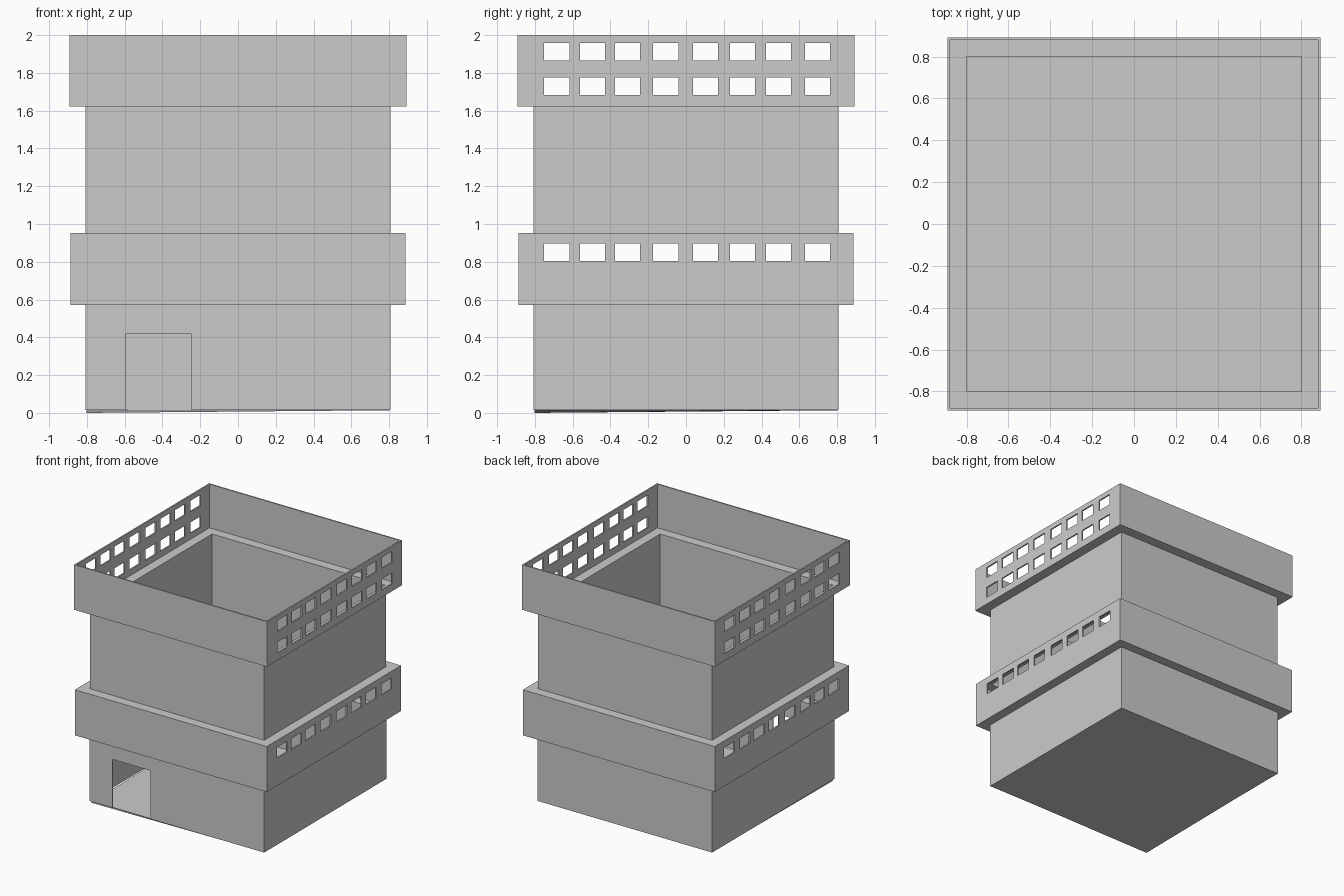
import bpy, bmesh
from mathutils import Matrix, Vector

if "Cube" in bpy.data.objects:
    bpy.data.objects.remove(bpy.data.objects["Cube"])


def finish(name, bm):
    bmesh.ops.recalc_face_normals(bm, faces=bm.faces[:])
    mesh = bpy.data.meshes.new(name)
    bm.to_mesh(mesh)
    bm.free()
    obj = bpy.data.objects.new(name, mesh)
    bpy.context.collection.objects.link(obj)
    return obj


def square_ring(name, profile):
    """Sweep a closed (half width, z) profile around a square plan."""
    bm = bmesh.new()
    loops = [[bm.verts.new((sx * r, sy * r, z)) for r, z in profile]
             for sx, sy in ((-1, -1), (1, -1), (1, 1), (-1, 1))]
    n = len(profile)
    for i in range(4):
        a, b = loops[i], loops[(i + 1) % 4]
        for j in range(n):
            k = (j + 1) % n
            bm.faces.new((a[j], b[j], b[k], a[k]))
    return finish(name, bm)


def wall(name, outer, inner, z0, z1):
    return square_ring(name, [(outer, z0), (outer, z1), (inner, z1), (inner, z0)])


def cut(obj, boxes):
    """Cut (centre, size) boxes out of an object."""
    bm = bmesh.new()
    for centre, size in boxes:
        bmesh.ops.create_cube(bm, size=1, matrix=Matrix.Translation(centre)
                              @ Matrix.Diagonal(Vector((*size, 1))))
    cutter = finish("opening_cutter", bm)
    cutter.hide_render = True
    mod = obj.modifiers.new("openings", 'BOOLEAN')
    mod.operation = 'DIFFERENCE'
    mod.solver = 'EXACT'
    mod.object = cutter
    bpy.context.view_layer.objects.active = obj
    bpy.ops.object.modifier_apply(modifier=mod.name)
    bpy.data.objects.remove(cutter)


T = 0.012          # sheet thickness of the ledges and galleries
INNER = 0.80       # half width of the open shaft
WINDOW_Y = (-0.685, -0.495, -0.31, -0.108, 0.103, 0.299, 0.49, 0.696)


def windows(rows):
    return [((0, y, z), (2.2, 0.134, 0.092)) for z in rows for y in WINDOW_Y]


# Lower storey with the doorway in the front
lower = wall("lower_wall", 0.808, INNER, 0.014, 0.572)
cut(lower, [((-0.42, -0.8, 0.217), (0.35, 0.1, 0.402))])

# Middle gallery: hollow band open to the shaft, windows on both sides
m = 0.888
gallery = square_ring("middle_gallery", [
    (INNER, 0.572), (m, 0.572), (m, 0.953), (INNER, 0.953),
    (INNER, 0.953 - T), (m - T, 0.953 - T), (m - T, 0.572 + T), (INNER, 0.572 + T)])
cut(gallery, windows([0.85]))

# Upper storey
wall("upper_wall", 0.807, INNER, 0.953, 1.623)

# Top parapet: ledge and open-topped walls with two rows of windows
t = 0.892
parapet = square_ring("top_parapet", [
    (INNER, 1.623), (t, 1.623), (t, 2.0), (t - T, 2.0),
    (t - T, 1.623 + T), (INNER, 1.623 + T)])
cut(parapet, windows([1.73, 1.911]))

# Thin floor, dipping slightly at the front left corner
bm = bmesh.new()
bm.faces.new([bm.verts.new(c) for c in (
    (-0.803, -0.803, 0), (0.803, -0.803, 0.014), (0.803, 0.803, 0.016), (-0.803, 0.803, 0.014))])
finish("floor", bm)
